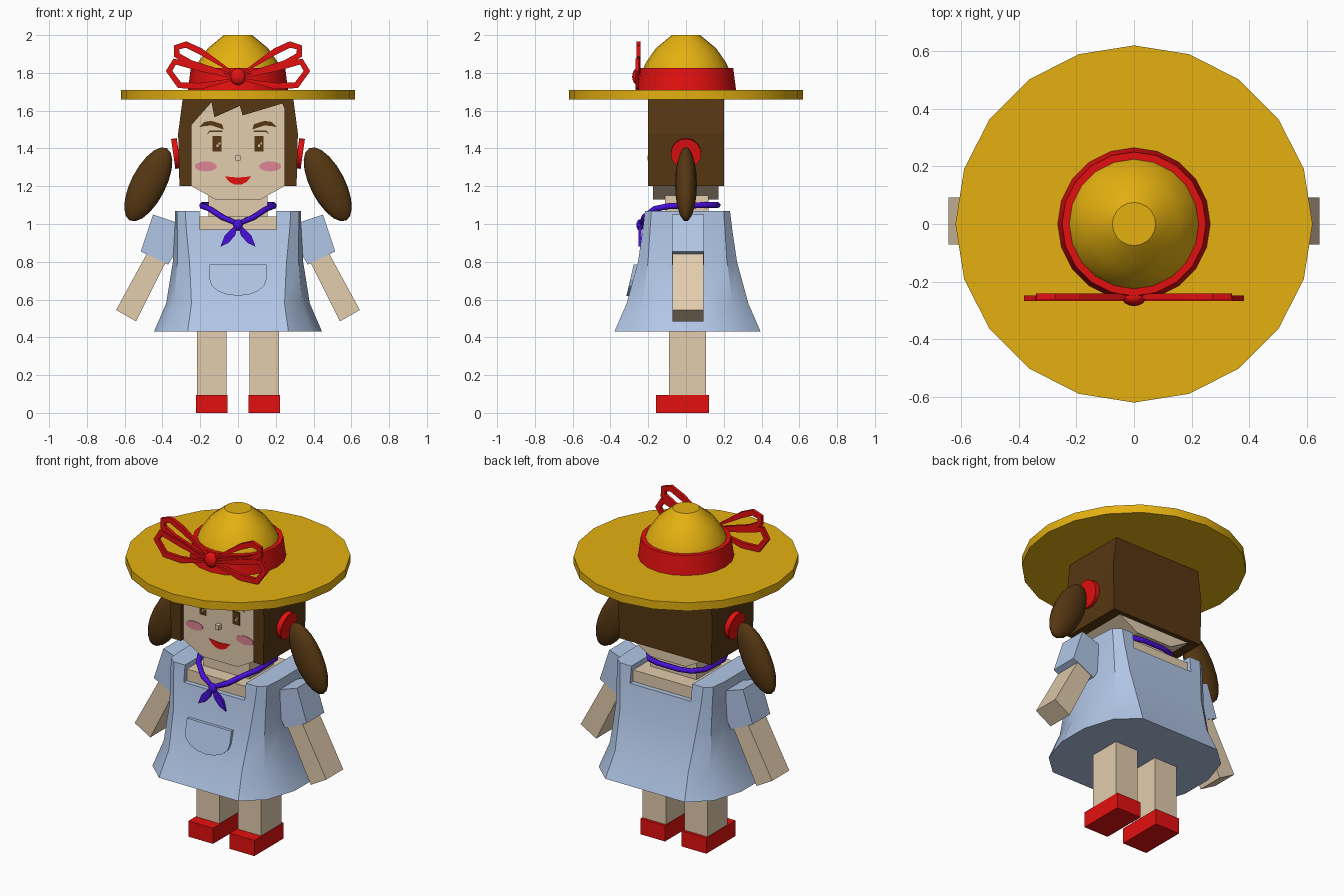
import bpy, bmesh
from math import sin, cos, pi, radians
from mathutils import Vector

old = bpy.data.objects.get("Cube")
if old:
    bpy.data.objects.remove(old, do_unlink=True)


def material(name, *rgb):
    lin = [((c / 255 + 0.055) / 1.055) ** 2.4 if c > 10 else c / 255 / 12.92 for c in rgb]
    m = bpy.data.materials.new(name)
    m.use_nodes = True
    m.diffuse_color = (*lin, 1)
    m.node_tree.nodes["Principled BSDF"].inputs["Base Color"].default_value = (*lin, 1)
    return m


STRAW = material("straw yellow", 228, 176, 16)
RED = material("bright red", 228, 16, 16)
SKIN = material("skin", 226, 204, 173)
HAIR = material("dark brown", 86, 55, 18)
BLUE = material("pale blue", 186, 208, 242)
PURPLE = material("violet", 74, 15, 220)
PINK = material("blush pink", 224, 132, 148)


def finish(name, bm, mat, smooth=None):
    bmesh.ops.remove_doubles(bm, verts=bm.verts, dist=0.0001)
    bmesh.ops.recalc_face_normals(bm, faces=bm.faces)
    me = bpy.data.meshes.new(name)
    bm.to_mesh(me)
    bm.free()
    me.materials.append(mat)
    ob = bpy.data.objects.new(name, me)
    bpy.context.collection.objects.link(ob)
    if smooth:
        bpy.ops.object.select_all(action='DESELECT')
        ob.select_set(True)
        bpy.context.view_layer.objects.active = ob
        bpy.ops.object.shade_smooth_by_angle(angle=radians(smooth))
    return ob


def loft(name, rings, mat, smooth=None):
    """Closed solid through a stack of rings of equal length."""
    bm = bmesh.new()
    vs = [[bm.verts.new(p) for p in r] for r in rings]
    n = len(vs[0])
    for a, b in zip(vs, vs[1:]):
        for i in range(n):
            j = (i + 1) % n
            bm.faces.new((a[i], a[j], b[j], b[i]))
    bm.faces.new(vs[0])
    bm.faces.new(vs[-1])
    return finish(name, bm, mat, smooth)


def prism(name, pts, y0, y1, mat):
    """Outline in x and z, pushed through from y0 to y1."""
    return loft(name, [[(x, y, z) for x, z in pts] for y in (y0, y1)], mat)


def pair(name, pts, y0, y1, mat):
    for side, s in (("left", 1), ("right", -1)):
        prism(side + "_" + name, [(s * x, z) for x, z in pts], y0, y1, mat)


def box(x0, x1, z0, z1):
    return [(x0, z0), (x1, z0), (x1, z1), (x0, z1)]


def lathe(name, profile, mat, n=20):
    rings = [[(r * sin(2 * pi * i / n), r * cos(2 * pi * i / n), z) for i in range(n)]
             for r, z in profile]
    return loft(name, rings, mat, 35)


def ball(name, loc, scale, mat, tilt=0):
    bm = bmesh.new()
    bmesh.ops.create_uvsphere(bm, u_segments=16, v_segments=10, radius=1)
    ob = finish(name, bm, mat, 60)
    ob.location, ob.scale, ob.rotation_euler = loc, scale, (0, tilt, 0)


def ribbon(name, pts, width, y0, y1, mat):
    """Closed flat ribbon loop around an outline in x and z."""
    bm = bmesh.new()
    n = len(pts)
    P = [Vector(p) for p in pts]
    rows = []
    for i, p in enumerate(P):
        t = ((P[(i + 1) % n] - p).normalized() + (p - P[i - 1]).normalized()).normalized()
        side = Vector((-t.y, t.x)) * width / 2
        a, b = p + side, p - side
        rows.append([bm.verts.new(v) for v in
                     ((a.x, y0, a.y), (b.x, y0, b.y), (b.x, y1, b.y), (a.x, y1, a.y))])
    for i in range(n):
        a, b = rows[i], rows[(i + 1) % n]
        for k in range(4):
            bm.faces.new((a[k], a[(k + 1) % 4], b[(k + 1) % 4], b[k]))
    finish(name, bm, mat)


# Straw hat with red band
lathe("hat_brim", [(0.62, 1.66), (0.62, 1.71)], STRAW)
lathe("hat_crown", [(0.24, 1.7), (0.235, 1.8), (0.215, 1.85), (0.16, 1.93), (0.075, 2.0)], STRAW)
lathe("hat_band", [(0.265, 1.71), (0.25, 1.825)], RED)

# Bow on the hat
upper = [(0.01, 1.79), (0.2, 1.915), (0.275, 1.95), (0.325, 1.935), (0.325, 1.895), (0.25, 1.85)]
lower = [(0.01, 1.77), (0.2, 1.825), (0.335, 1.86), (0.365, 1.81), (0.31, 1.735), (0.2, 1.73)]
for side, s in (("left", 1), ("right", -1)):
    for part, pts, y in (("upper", upper, -0.262), ("lower", lower, -0.268)):
        ribbon(f"{side}_{part}_bow_loop", [(s * x, z) for x, z in pts], 0.034, y, y + 0.02, RED)
ball("bow_knot", (0, -0.255, 1.78), (0.042, 0.03, 0.045), RED)

# Head and neck
jaw = [(-0.245, 1.67), (-0.245, 1.2), (-0.12, 1.13), (0.12, 1.13), (0.245, 1.2), (0.245, 1.67)]
prism("head", jaw, -0.175, 0.172, SKIN)
prism("neck", box(-0.155, 0.155, 0.95, 1.2), -0.11, 0.12, SKIN)
prism("nose", box(-0.013, 0.013, 1.335, 1.362), -0.205, -0.17, SKIN)

# Hair: side panels, back panel and zigzag fringe
pair("hair_side", [(0.245, 1.2), (0.31, 1.2), (0.317, 1.48), (0.292, 1.67), (0.245, 1.67)],
     -0.2, 0.2, HAIR)
prism("hair_back", [(-0.31, 1.2), (0.31, 1.2), (0.317, 1.48), (0.292, 1.67), (-0.292, 1.67),
                    (-0.317, 1.48)], 0.172, 0.2, HAIR)
prism("hair_fringe", [(-0.246, 1.67), (-0.246, 1.525), (-0.14, 1.645), (-0.125, 1.565), (0.01, 1.625),
                      (0.025, 1.575), (0.235, 1.638), (0.246, 1.61), (0.246, 1.67)],
      -0.2, -0.174, HAIR)

# Painted face
FRONT = -0.175
pair("eyebrow", [(0.075, 1.5), (0.085, 1.528), (0.14, 1.546), (0.18, 1.54), (0.207, 1.512),
                 (0.18, 1.518), (0.14, 1.522)], FRONT - 0.006, FRONT, HAIR)
pair("eyelid", [(0.08, 1.486), (0.085, 1.494), (0.15, 1.494), (0.168, 1.474), (0.148, 1.486)],
     FRONT - 0.003, FRONT, HAIR)
pair("eye", box(0.088, 0.135, 1.385, 1.465), FRONT - 0.004, FRONT, HAIR)
for side, c in (("left", 0.11), ("right", -0.11)):
    prism(side + "_eye_glint", box(c + 0.008, c + 0.018, 1.42, 1.432), FRONT - 0.006, FRONT, SKIN)
    prism(side + "_eye_small_glint", box(c - 0.005, c + 0.006, 1.408, 1.42), FRONT - 0.006, FRONT, SKIN)
circle = [(cos(i * pi / 10), sin(i * pi / 10)) for i in range(20)]
pair("cheek", [(0.17 + 0.058 * a, 1.305 + 0.026 * b) for a, b in circle], FRONT - 0.004, FRONT, PINK)
prism("mouth", [(-0.07, 1.252), (-0.045, 1.222), (-0.015, 1.208), (0.015, 1.208), (0.045, 1.222),
                (0.07, 1.252), (0, 1.246)], FRONT - 0.004, FRONT, RED)

# Pigtails with round red ties
for side, s in (("left", 1), ("right", -1)):
    bm = bmesh.new()
    bmesh.ops.create_cone(bm, cap_ends=True, segments=20, radius1=0.08, radius2=0.08, depth=0.03)
    tie = finish(side + "_hair_tie", bm, RED, 35)
    tie.location = (s * 0.328, 0, 1.373)
    tie.rotation_euler = (0, s * radians(98), 0)
    ball(side + "_pigtail", (s * 0.475, 0, 1.21), (0.092, 0.058, 0.215), HAIR, -s * radians(27))

# Flared dress: square at the top, rounder at the hem
TOP = [(0.84, -1), (0.97, -0.85), (1, -0.4)]
HEM = [(0.6, -1), (0.87, -0.72), (1, -0.25)]
CY = 0.008


def half_ring(z, hx, hy, t):
    q = [((a + (c - a) * t) * hx, (b + (d - b) * t) * hy) for (a, b), (c, d) in zip(TOP, HEM)]
    return [(x, CY + y, z) for x, y in q] + [(x, CY - y, z) for x, y in reversed(q)]


def full_ring(*args):
    h = half_ring(*args)
    return h + [(-x, y, z) for x, y, z in reversed(h)]


levels = [(0.43, 0.445, 0.387, 1), (0.58, 0.38, 0.322, 0.8), (0.8, 0.345, 0.262, 0.4), (0.97, 0.335, 0.237, 0.1)]
loft("dress", [full_ring(*l) for l in levels], BLUE, 30)
for side, s in (("left", 1), ("right", -1)):
    rings = []
    for level in (levels[-1], (1.07, 0.333, 0.225, 0)):
        h = half_ring(*level)
        h = [(0.205, h[0][1], h[0][2])] + h + [(0.205, h[-1][1], h[-1][2])]
        rings.append([(s * x, y, z) for x, y, z in h])
    loft(side + "_dress_strap", rings, BLUE, 30)
prism("chest", box(-0.206, 0.206, 0.9, 1.04), -0.2, 0.215, SKIN)

# Pocket on the skirt front, following its slope
arc = [(0.15 * cos(a), 0.705 + 0.085 * sin(a)) for a in [-i * pi / 8 for i in range(9)]]
outline = [(0.15, 0.785)] + arc + [(-0.15, 0.785)]
loft("pocket", [[(x, -0.277 - (0.785 - z) * 0.23 + d, z) for x, z in outline] for d in (0, 0.04)], BLUE)

# Arms, legs and shoes
pair("sleeve", [(0.27, 1.0), (0.33, 1.01), (0.45, 1.05), (0.515, 0.855), (0.37, 0.785), (0.3, 0.9)],
     -0.075, 0.095, BLUE)
pair("arm", [(0.36, 0.83), (0.45, 0.9), (0.487, 0.835), (0.645, 0.545), (0.54, 0.485), (0.395, 0.775)],
     -0.072, 0.092, SKIN)
pair("leg", box(0.062, 0.218, 0.08, 0.5), -0.09, 0.105, SKIN)
pair("shoe", box(0.056, 0.222, 0, 0.095), -0.16, 0.122, RED)

# Neckerchief
path = [(0, -0.238, 1.0), (0.08, -0.222, 1.035), (0.15, -0.165, 1.08), (0.19, -0.09, 1.095),
        (0.19, 0.09, 1.1), (0.14, 0.15, 1.1), (0.07, 0.168, 1.1), (0, 0.168, 1.1)]
path += [(-x, y, z) for x, y, z in reversed(path[1:-1])]
curve = bpy.data.curves.new("neckerchief", 'CURVE')
curve.dimensions = '3D'
curve.bevel_depth, curve.bevel_resolution = 0.016, 1
line = curve.splines.new('POLY')
line.points.add(len(path) - 1)
for point, co in zip(line.points, path):
    point.co = (*co, 1)
line.use_cyclic_u = True
curve.materials.append(PURPLE)
bpy.context.collection.objects.link(bpy.data.objects.new("neckerchief", curve))
pair("neckerchief_tail", [(0, 1.0), (0.035, 0.975), (0.07, 0.94), (0.093, 0.88), (0.05, 0.9), (0.015, 0.94)],
     -0.252, -0.235, PURPLE)
ball("neckerchief_knot", (0, -0.243, 0.995), (0.026, 0.02, 0.03), PURPLE)
